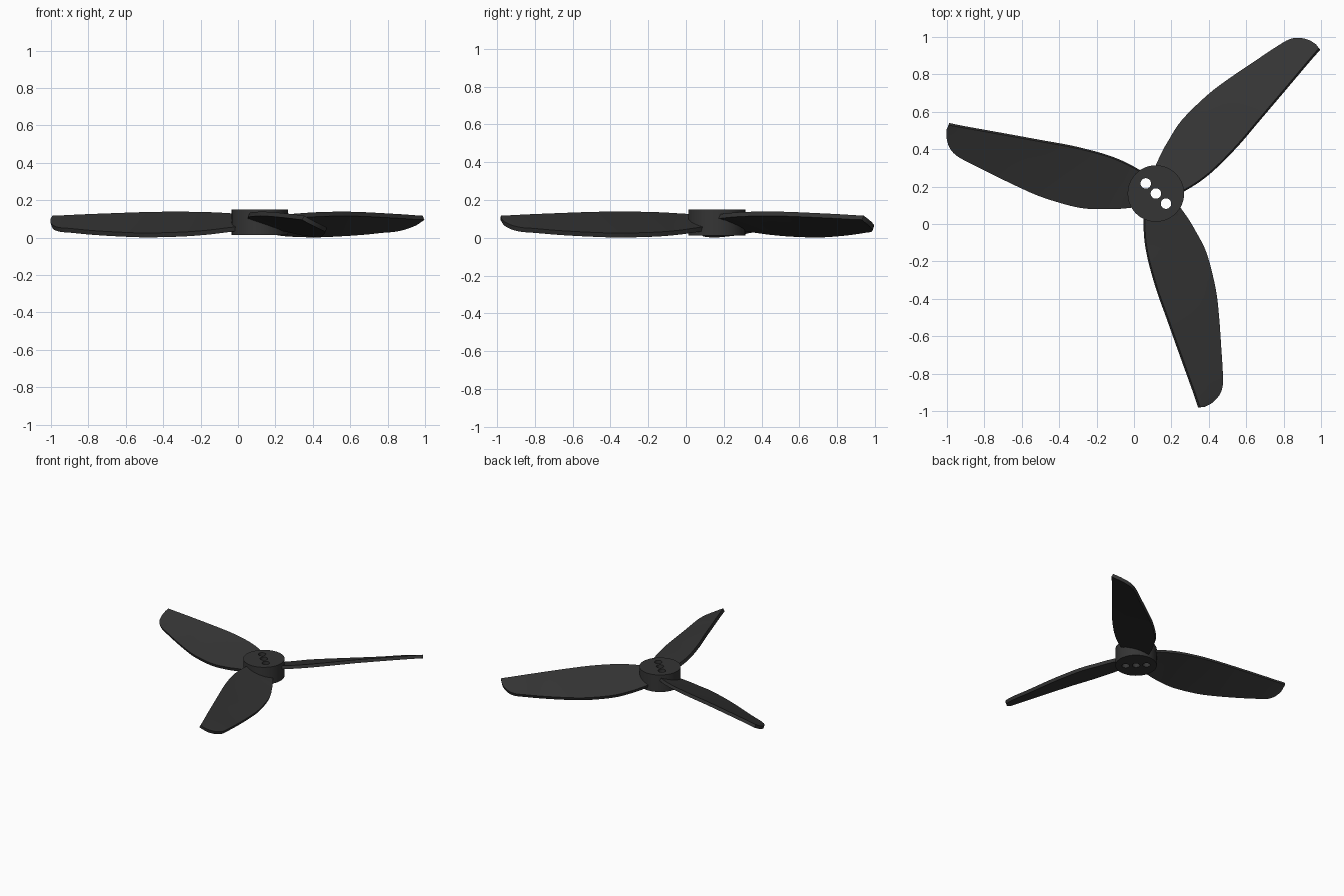
import bpy, math
from mathutils import Vector, Matrix

if "Cube" in bpy.data.objects:
    bpy.data.objects.remove(bpy.data.objects["Cube"])

HUB = Vector((0.117, 0.163, 0.0))
mat = bpy.data.materials.new("dark_plastic")
mat.diffuse_color = (0.035, 0.035, 0.035, 1)
mat.use_nodes = True
mat.node_tree.nodes["Principled BSDF"].inputs["Base Color"].default_value = mat.diffuse_color


def finish(ob):
    if not ob.data.materials:
        ob.data.materials.append(mat)
    bpy.ops.object.select_all(action='DESELECT')
    ob.select_set(True)
    bpy.context.view_layer.objects.active = ob
    bpy.ops.object.shade_smooth_by_angle(angle=math.radians(35))


def cylinder(name, x, y, z0, z1, r, n):
    bpy.ops.mesh.primitive_cylinder_add(vertices=n, radius=r, depth=z1 - z0,
                                        location=(x, y, (z0 + z1) / 2))
    ob = bpy.context.object
    ob.name = name
    return ob


def apply_modifier(ob, mod):
    bpy.ops.object.select_all(action='DESELECT')
    ob.select_set(True)
    bpy.context.view_layer.objects.active = ob
    bpy.ops.object.modifier_apply(modifier=mod.name)


def spline(pts, steps):
    # Catmull-Rom curve through the points
    out = []
    for i in range(len(pts) - 1):
        p0, p1 = pts[max(i - 1, 0)], pts[i]
        p2, p3 = pts[i + 1], pts[min(i + 2, len(pts) - 1)]
        for s in range(steps):
            t = s / steps
            out.append(0.5 * (2 * p1 + (p2 - p0) * t
                              + (2 * p0 - 5 * p1 + 4 * p2 - p3) * t * t
                              + (3 * p1 - p0 - 3 * p2 + p3) * t ** 3))
    return out + [pts[-1]]


# Hub with three mounting holes in a row
hub = cylinder("hub", HUB.x, HUB.y, 0.013, 0.15, 0.151, 64)
for k in (-1, 0, 1):
    cutter = cylinder("hole_cutter", HUB.x + 0.054 * k, HUB.y - 0.054 * k,
                      -0.1, 0.3, 0.028, 32)
    cutter.hide_render = True
    mod = hub.modifiers.new("hole", 'BOOLEAN')
    mod.operation = 'DIFFERENCE'
    mod.solver = 'EXACT'
    mod.object = cutter
    apply_modifier(hub, mod)
    bpy.data.objects.remove(cutter)
finish(hub)

# Blade stations: high straight edge, then low curved edge (out, across, z)
STATIONS = [
    ((.12, -.057, .125), (.06, .12, .060)),
    ((.18, -.058, .128), (.13, .17, .050)),
    ((.26, -.052, .133), (.20, .212, .040)),
    ((.36, -.033, .137), (.32, .272, .030)),
    ((.51, .010, .139), (.51, .320, .025)),
    ((.66, .064, .137), (.66, .338, .029)),
    ((.83, .125, .131), (.83, .350, .038)),
    ((.98, .179, .125), (.96, .358, .049)),
    ((1.06, .208, .121), (1.03, .357, .054)),
    ((1.10, .222, .119), (1.08, .338, .065)),
    ((1.13, .233, .118), (1.12, .300, .083)),
    ((1.143, .238, .117), (1.14, .263, .102)),
]
high = spline([Vector(a) for a, b in STATIONS], 4)
low = spline([Vector(b) for a, b in STATIONS], 4)
COLS = 8
verts, faces = [], []
for a, b in zip(high, low):
    for j in range(COLS + 1):
        p = a.lerp(b, j / COLS)
        r = math.hypot(p.x, p.y)
        if r < 0.135:            # keep the root clear of the hub holes
            p.x, p.y = p.x * 0.135 / r, p.y * 0.135 / r
        verts.append(p)
for i in range(len(high) - 1):
    for j in range(COLS):
        q = i * (COLS + 1) + j
        faces.append((q, q + COLS + 1, q + COLS + 2, q + 1))

# Three blades around the hub
for k in range(3):
    me = bpy.data.meshes.new("blade")
    me.from_pydata(verts, [], faces)
    me.transform(Matrix.Translation(HUB)
                 @ Matrix.Rotation(math.radians(-90 + 120 * k), 4, 'Z'))
    blade = bpy.data.objects.new(f"blade_{k + 1}", me)
    bpy.context.collection.objects.link(blade)
    mod = blade.modifiers.new("thickness", 'SOLIDIFY')
    mod.thickness = 0.025
    mod.offset = -1
    apply_modifier(blade, mod)
    finish(blade)
